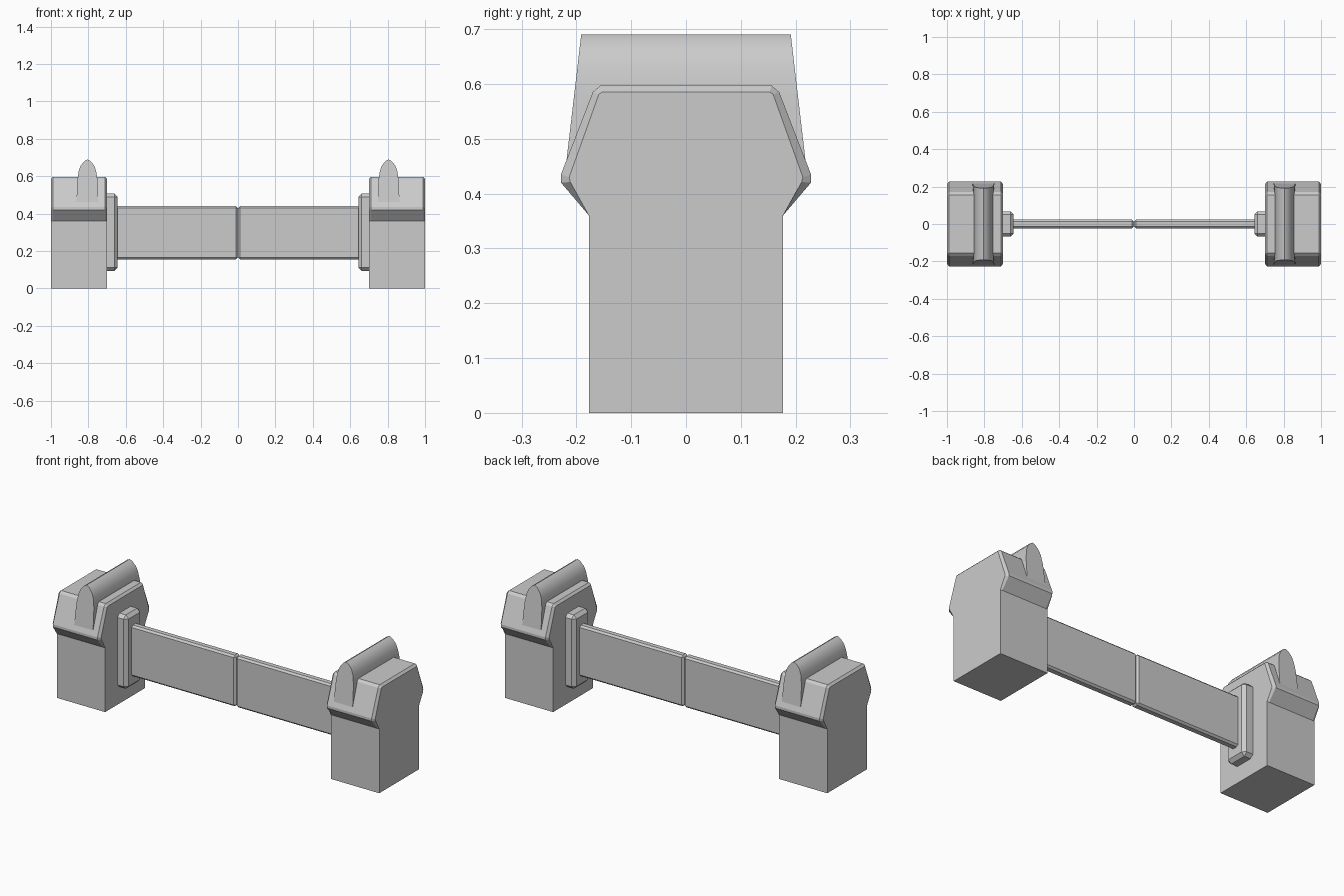
import bpy
import bmesh
from math import radians
from mathutils import Matrix, Vector

cube = bpy.data.objects.get("Cube")
if cube:
    bpy.data.objects.remove(cube, do_unlink=True)

GREY = (0.6, 0.6, 0.6, 1.0)
stone = bpy.data.materials.new("grey")
stone.use_nodes = True
stone.diffuse_color = GREY
stone.node_tree.nodes["Principled BSDF"].inputs["Base Color"].default_value = GREY


def finish(bm, name):
    bmesh.ops.recalc_face_normals(bm, faces=bm.faces)
    mesh = bpy.data.meshes.new(name)
    bm.to_mesh(mesh)
    bm.free()
    obj = bpy.data.objects.new(name, mesh)
    bpy.context.collection.objects.link(obj)
    mesh.materials.append(stone)
    return obj


def loft(name, rings):
    """Skin a row of closed rings and cap both ends."""
    bm = bmesh.new()
    loops = [[bm.verts.new(p) for p in ring] for ring in rings]
    n = len(loops[0])
    for a, b in zip(loops, loops[1:]):
        for i in range(n):
            j = (i + 1) % n
            bm.faces.new((a[i], a[j], b[j], b[i]))
    bm.faces.new(loops[0])
    bm.faces.new(loops[-1])
    return finish(bm, name)


def bevelled_box(name, low, high, width):
    low, high = Vector(low), Vector(high)
    bm = bmesh.new()
    bmesh.ops.create_cube(bm, size=1, matrix=Matrix.Translation((low + high) / 2)
                          @ Matrix.Diagonal((*(high - low), 1)))
    bmesh.ops.bevel(bm, geom=list(bm.edges), offset=width, segments=1,
                    affect='EDGES', profile=0.5)
    return finish(bm, name)


def mirrored(half):
    return half + [(-a, z) for a, z in reversed(half) if a > 0]


# Post outline (y, z): straight shaft under a flared head, smaller at the ends
OUTER = mirrored([(0.177, 0), (0.177, 0.36), (0.228, 0.42), (0.228, 0.435),
                  (0.17, 0.585), (0.156, 0.597)])
INNER = mirrored([(0.177, 0), (0.177, 0.36), (0.211, 0.421), (0.213, 0.43),
                  (0.159, 0.581), (0.153, 0.585)])
# Bullet-shaped cap outline (x, z)
CAP = mirrored([(0.059, 0.45), (0.054, 0.58), (0.046, 0.63), (0.036, 0.657),
                (0.016, 0.681), (0, 0.69)])


def cap_depth(z):
    return 0.218 - 0.117 * (z - 0.46)


for side, s in (("left", 1), ("right", -1)):
    # End post
    sections = ((0.70, INNER), (0.712, OUTER), (0.988, OUTER), (1.0, INNER))
    loft(side + "_post", [[(s * x, y, z) for y, z in prof] for x, prof in sections])

    # Rounded ridge cap across the post
    cap = loft(side + "_ridge_cap",
               [[(s * 0.805 + x, d * cap_depth(z), z) for x, z in CAP] for d in (-1, 1)])
    bpy.ops.object.select_all(action='DESELECT')
    cap.select_set(True)
    bpy.context.view_layer.objects.active = cap
    bpy.ops.object.shade_smooth_by_angle(angle=radians(40))

    # Bracket plate and gate panel
    for name, x0, x1, y, z0, z1, w in (
            ("bracket", 0.643, 0.72, 0.068, 0.093, 0.507, 0.018),
            ("gate_panel", 0.001, 0.66, 0.023, 0.155, 0.441, 0.01)):
        xs = sorted((s * x0, s * x1))
        bevelled_box(side + "_" + name, (xs[0], -y, z0), (xs[1], y, z1), w)
